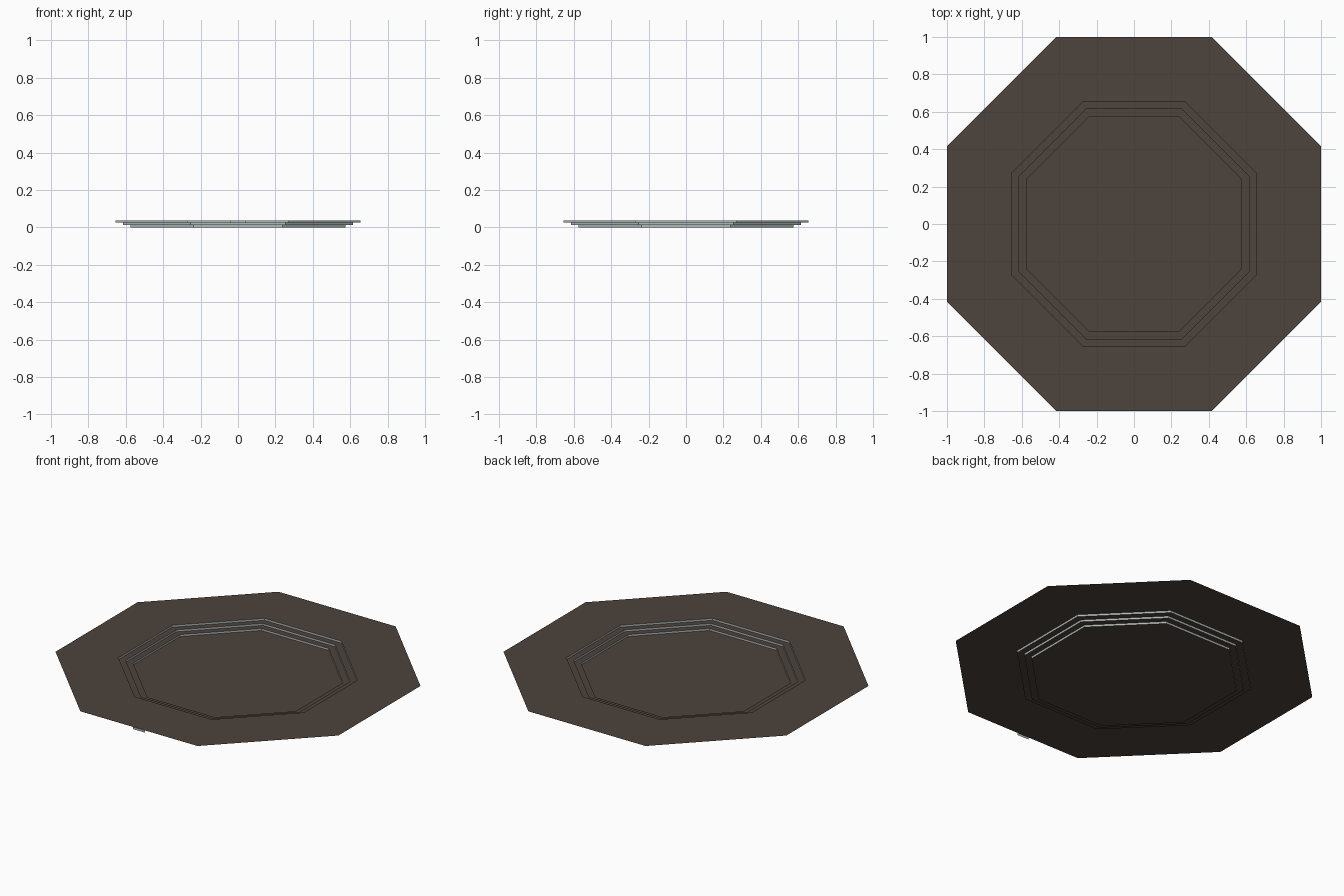
import bpy
import math

if "Cube" in bpy.data.objects:
    bpy.data.objects.remove(bpy.data.objects["Cube"])

# Flat colours
def material(name, rgb):
    m = bpy.data.materials.new(name)
    m.diffuse_color = (*rgb, 1)
    m.use_nodes = True
    m.node_tree.nodes["Principled BSDF"].inputs["Base Color"].default_value = m.diffuse_color
    return m

BROWN = material("dark_brown", (0.074, 0.056, 0.046))
GREY = material("pale_grey", (0.45, 0.50, 0.50))

def make(name, verts, faces, mat):
    mesh = bpy.data.meshes.new(name)
    mesh.from_pydata(verts, [], faces)
    mesh.materials.append(mat)
    ob = bpy.data.objects.new(name, mesh)
    bpy.context.collection.objects.link(ob)
    return ob

def octagon(apothem, z):
    r = apothem / math.cos(math.pi / 8)
    angles = [math.pi / 8 + i * math.pi / 4 for i in range(8)]
    return [(r * math.cos(a), r * math.sin(a), z) for a in angles]

def band(name, outer, inner, mat):
    """Eight quads joining two octagons, facing up or inward."""
    faces = [(i, (i + 1) % 8, (i + 1) % 8 + 8, i + 8) for i in range(8)]
    return make(name, outer + inner, faces, mat)

TOP = 0.038
STEP = TOP / 3
rings = [0.655, 0.615, 0.575]

# Flat surround, then three risers with treads between them
edge, z = 1.0, TOP
for i, a in enumerate(rings):
    tread = "surround" if i == 0 else f"tread_{i}"
    band(tread, octagon(edge, z), octagon(a, z), BROWN)
    band(f"riser_{i + 1}", octagon(a, z), octagon(a, z - STEP), GREY)
    edge, z = a, z - STEP

# Sunken floor
make("floor", octagon(edge, 0), [tuple(range(8))], BROWN)

# Small tab hanging from the middle of the front edge
w = 0.043
make("front_tab",
     [(-w, -1, TOP - 0.014), (w, -1, TOP - 0.014), (w, -1, TOP), (-w, -1, TOP)],
     [(0, 1, 2, 3)], GREY)
